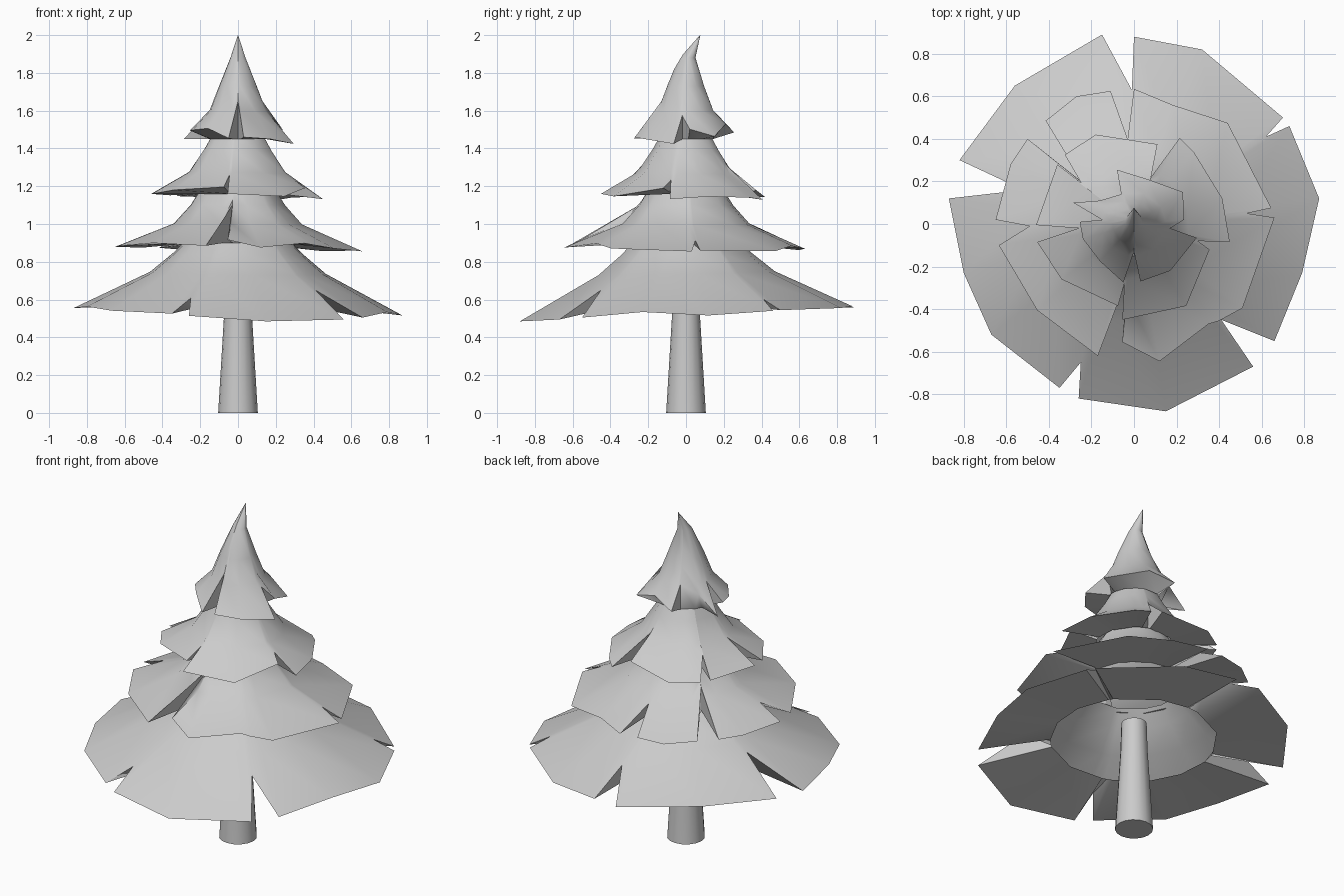
import bpy, math

if "Cube" in bpy.data.objects:
    bpy.data.objects.remove(bpy.data.objects["Cube"])


def make_object(name, verts, faces, angle):
    mesh = bpy.data.meshes.new(name)
    mesh.from_pydata(verts, [], faces)
    mesh.update()
    ob = bpy.data.objects.new(name, mesh)
    bpy.context.collection.objects.link(ob)
    bpy.ops.object.select_all(action='DESELECT')
    ob.select_set(True)
    bpy.context.view_layer.objects.active = ob
    bpy.ops.object.shade_smooth_by_angle(angle=math.radians(angle))
    return ob


def height(profile, r):
    """Height of the skirt surface at radius r."""
    for (r0, z0), (r1, z1) in zip(profile, profile[1:]):
        if r <= r1 or r1 == profile[-1][0]:
            return z0 + (z1 - z0) * (r - r0) / (r1 - r0)


def skirt(name, profile, rim, inner, tilt):
    """Loft a branch skirt from its neck to a ragged rim, then back underneath."""
    r0, rmax = profile[0][0], profile[-1][0]
    mids = [p[0] for p in profile[1:-1]]
    n = len(mids) + 1
    rows = [[] for _ in range(n + 2)]
    for x, y in rim:
        R = math.hypot(x, y)
        c, s = x / R, y / R
        radii = [r0] + [min(m, r0 + (R - r0) * (k + 1) / n) for k, m in enumerate(mids)] + [R]
        for k, r in enumerate(radii):
            z = height(profile, r)
            z += (tilt[0] * c + tilt[1] * s) * (r / rmax) ** 2
            # the crown leans backwards at its tip
            lean = 0.075 * (max(0, z - 1.8) / 0.2) ** 2
            rows[k].append((r * c, r * s + lean, z))
        rows[-1].append((inner[0] * c, inner[0] * s, inner[1]))
    m = len(rim)
    verts = [v for row in rows for v in row]
    faces = [(k * m + i, (k + 1) * m + i, (k + 1) * m + (i + 1) % m, k * m + (i + 1) % m)
             for k in range(len(rows) - 1) for i in range(m)]
    return make_object(name, verts, faces, 50)


# Trunk
N = 16
rings = [(0.105, 0), (0.075, 0.5), (0.07, 0.67)]
tv = [(r * math.cos(2 * math.pi * i / N), r * math.sin(2 * math.pi * i / N), z)
      for r, z in rings for i in range(N)]
tf = [(k * N + i, k * N + (i + 1) % N, (k + 1) * N + (i + 1) % N, (k + 1) * N + i)
      for k in range(2) for i in range(N)]
tf += [tuple(reversed(range(N)))]
make_object("trunk", tv, tf, 40)

# Bottom skirt
skirt("bottom_branches",
      [(0.27, 0.92), (0.35, 0.84), (0.47, 0.74), (0.88, 0.53)],
      [(.87, .12), (.73, .46), (.62, .41), (.70, .50), (.32, .82), (0, .88), (-.01, .63),
       (-.15, .89), (-.56, .65), (-.82, .30), (-.52, .16), (-.87, .12), (-.80, -.23),
       (-.67, -.52), (-.35, -.77), (-.25, -.65), (-.26, -.82), (.15, -.88), (.56, -.67),
       (.41, -.45), (.66, -.55), (.79, -.23)],
      (0.46, 0.57), (-0.02, 0.035))

# Lower middle skirt
skirt("lower_middle_branches",
      [(0.20, 1.18), (0.25, 1.10), (0.34, 1.0), (0.65, 0.87)],
      [(.66, .03), (.53, .05), (.645, .075), (.44, .475), (.18, .56), (0, .635), (-.03, .40),
       (-.11, .625), (-.27, .60), (-.415, .485), (-.235, .19), (-.50, .40), (-.58, .28),
       (-.65, .02), (-.49, -.01), (-.635, -.10), (-.455, -.405), (-.17, -.62), (-.03, -.25),
       (-.055, -.555), (.12, -.645), (.35, -.47), (.40, -.455), (.51, -.395)],
      (0.29, 0.90), (-0.01, -0.01))

# Upper middle skirt
skirt("upper_middle_branches",
      [(0.13, 1.48), (0.18, 1.39), (0.26, 1.27), (0.45, 1.15)],
      [(.415, .12), (.28, .34), (.215, .405), (.08, .22), (.11, .375), (-.18, .42),
       (-.325, .325), (-.24, .18), (-.36, .28), (-.46, -.005), (-.26, -.02), (-.455, -.085),
       (-.34, -.26), (-.075, -.385), (-.045, -.28), (-.055, -.45), (.245, -.385),
       (.355, -.12), (.30, -.08), (.45, -.085)],
      (0.22, 1.16), (-0.015, -0.01))

# Crown
skirt("crown",
      [(0.001, 2.0), (0.04, 1.88), (0.10, 1.73), (0.15, 1.60), (0.29, 1.45)],
      [(.235, .02), (.23, .15), (.065, .21), (-.08, .255), (-.06, .14), (-.16, .11),
       (-.285, .10), (-.15, .02), (-.255, .01), (-.24, -.07), (-.16, -.175), (-.05, -.275),
       (0, -.13), (.03, -.27), (.17, -.22), (.295, -.065), (.17, -.02)],
      (0.15, 1.45), (-0.01, 0.01))
